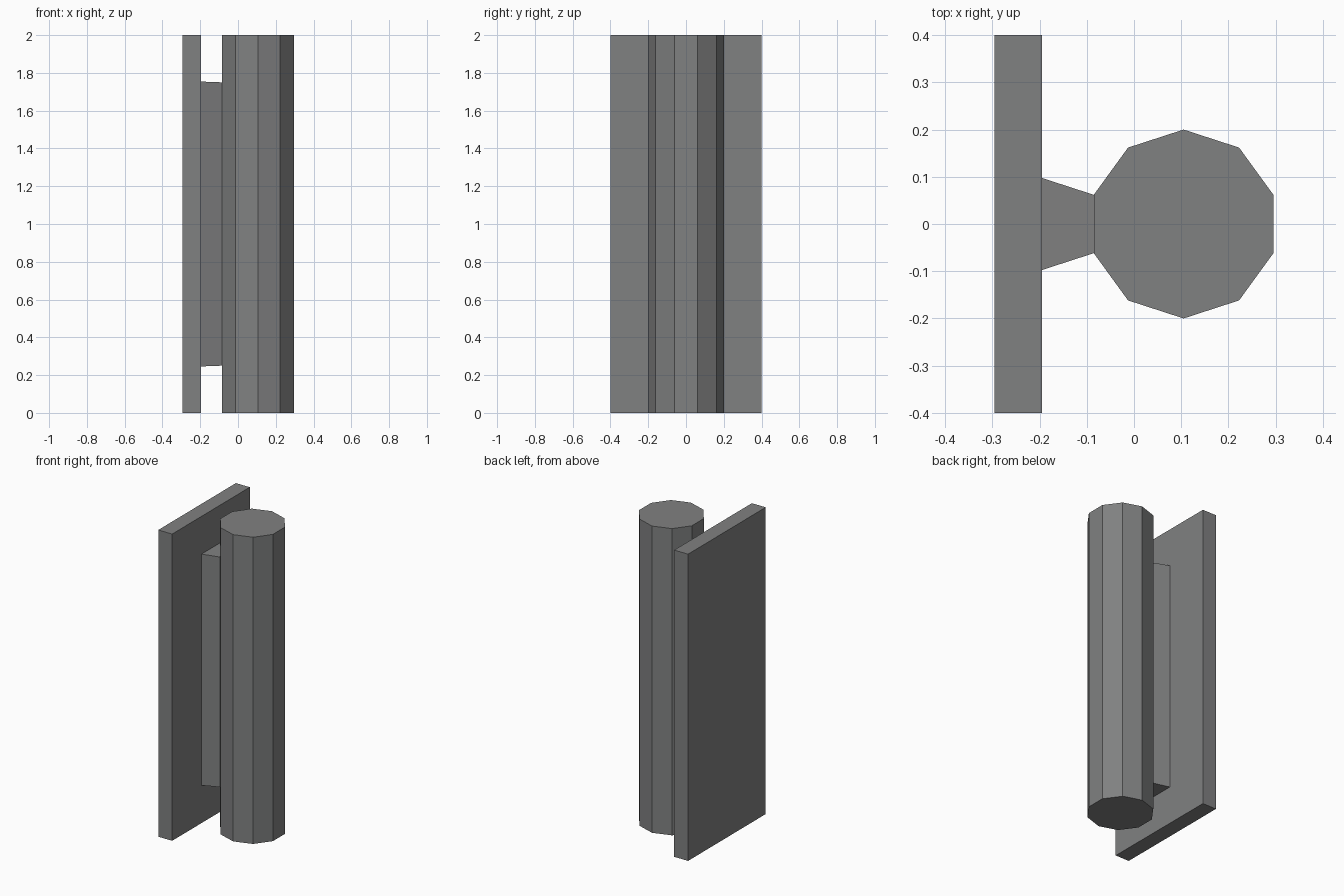
import bpy, bmesh, math

if "Cube" in bpy.data.objects:
    bpy.data.objects.remove(bpy.data.objects["Cube"])

grey = bpy.data.materials.new("mid grey")
grey.diffuse_color = (0.216, 0.218, 0.22, 1)
grey.use_nodes = True
grey.node_tree.nodes["Principled BSDF"].inputs["Base Color"].default_value = grey.diffuse_color

HEIGHT = 2.0
RADIUS, SIDES, POST_X = 0.2, 10, 0.105
PLATE_BACK, PLATE_FRONT = -0.295, -0.195
POST_FACE = POST_X - RADIUS * math.cos(math.pi / SIDES)
FACET = RADIUS * math.sin(math.pi / SIDES)


def loft(name, ring_a, ring_b):
    """Closed solid between two matching rings of points."""
    bm = bmesh.new()
    a = [bm.verts.new(p) for p in ring_a]
    b = [bm.verts.new(p) for p in ring_b]
    n = len(a)
    bm.faces.new(a)
    bm.faces.new(b)
    for i in range(n):
        j = (i + 1) % n
        bm.faces.new((a[i], a[j], b[j], b[i]))
    bmesh.ops.recalc_face_normals(bm, faces=bm.faces)
    mesh = bpy.data.meshes.new(name)
    bm.to_mesh(mesh)
    bm.free()
    mesh.materials.append(grey)
    obj = bpy.data.objects.new(name, mesh)
    bpy.context.collection.objects.link(obj)
    return obj


def rect(x, half_y, half_z):
    """Rectangle facing x, centred on the model's mid height."""
    mid = HEIGHT / 2
    return [(x, sy * half_y, mid + sz * half_z)
            for sy, sz in ((-1, -1), (1, -1), (1, 1), (-1, 1))]


def polygon(z):
    """Ten-sided post outline with points facing front and back."""
    return [(POST_X + RADIUS * math.sin(2 * math.pi * i / SIDES),
             RADIUS * math.cos(2 * math.pi * i / SIDES), z) for i in range(SIDES)]


# Flat back plate
loft("back_plate", rect(PLATE_BACK, 0.4, 1.0), rect(PLATE_FRONT, 0.4, 1.0))
# Tapered web joining the plate to one facet of the post
loft("connecting_web", rect(PLATE_FRONT, 0.0975, 0.754), rect(POST_FACE, FACET, 0.75))
# Ten-sided post
loft("round_post", polygon(0), polygon(HEIGHT))
